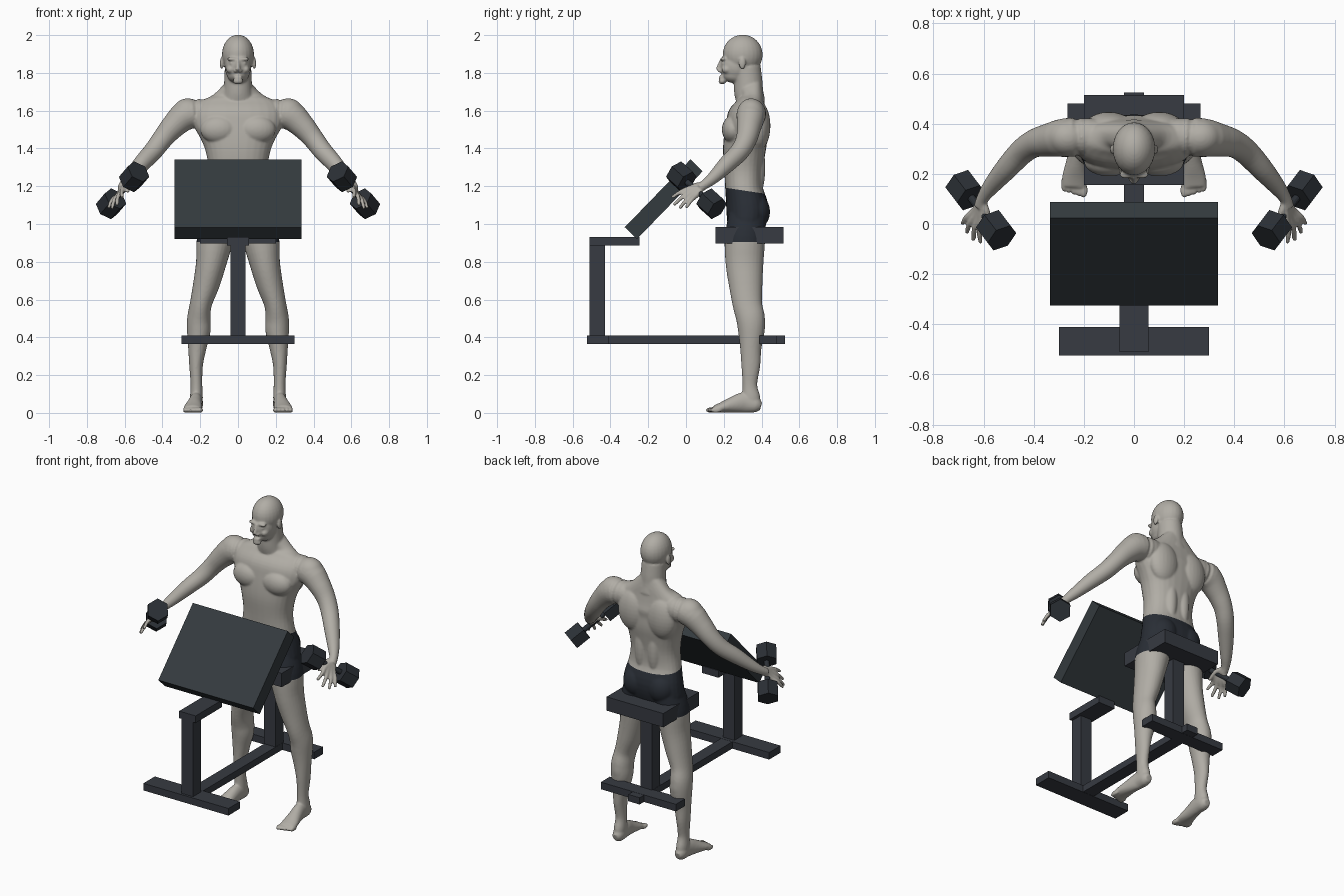
import bpy, bmesh
from math import pi, cos, sin, copysign
from mathutils import Vector, Matrix

cube = bpy.data.objects.get("Cube")
if cube:
    bpy.data.objects.remove(cube)


def material(name, rgb):
    m = bpy.data.materials.new(name)
    m.use_nodes = True
    m.diffuse_color = (*rgb, 1)
    m.node_tree.nodes["Principled BSDF"].inputs["Base Color"].default_value = (*rgb, 1)
    return m


SKIN = material("stone_skin", (.44, .42, .38))
SHORTS = material("dark_shorts", (.022, .027, .036))
FRAME = material("slate_frame", (.038, .043, .054))
PAD = material("slate_pad", (.034, .043, .049))
IRON = material("dark_iron", (.024, .029, .036))


def finish(name, bm, *mats):
    me = bpy.data.meshes.new(name)
    bm.to_mesh(me)
    bm.free()
    for m in mats:
        me.materials.append(m)
    ob = bpy.data.objects.new(name, me)
    bpy.context.collection.objects.link(ob)
    return ob


def box(name, x, y, z, mat, turn=Matrix()):
    """Box from a half width in x, and ranges in y and z."""
    size = Vector((2 * x, y[1] - y[0], z[1] - z[0]))
    mid = Vector((0, sum(y) / 2, sum(z) / 2))
    bm = bmesh.new()
    bmesh.ops.create_cube(bm, matrix=Matrix.Translation(mid) @ turn @ Matrix.Diagonal(size).to_4x4())
    return finish(name, bm, mat)


def ball(bm, centre, radii):
    m = Matrix.Translation(centre) @ Matrix.Diagonal(radii).to_4x4()
    bmesh.ops.create_uvsphere(bm, u_segments=24, v_segments=16, radius=1, matrix=m)


def loft(bm, stations, power=2, sides=28, steps=4):
    """Smooth closed tube through stations of (x, y, z, width radius, depth radius)."""
    s = [Vector(p) for p in stations]
    s = [2 * s[0] - s[1]] + s + [2 * s[-1] - s[-2]]
    path = []
    for a, b, c, d in zip(s, s[1:], s[2:], s[3:]):
        for k in range(steps):
            t = k / steps
            path.append(b + (c - a) * t / 2 + (2 * a - 5 * b + 4 * c - d) * t * t / 2
                        + (3 * b - a - 3 * c + d) * t ** 3 / 2)
    path.append(s[-2])
    rings = []
    for i, p in enumerate(path):
        tangent = (path[min(i + 1, len(path) - 1)] - path[max(i - 1, 0)]).to_3d().normalized()
        side = Vector((1, 0, 0))
        side = (side - tangent * side.dot(tangent)).normalized()
        depth = tangent.cross(side)
        ring = []
        for k in range(sides):
            c, q = cos(2 * pi * k / sides), sin(2 * pi * k / sides)
            u, v = (copysign(abs(w) ** (2 / power), w) for w in (c, q))
            ring.append(bm.verts.new(p.to_3d() + side * u * p[3] + depth * v * p[4]))
        rings.append(ring)
    for r, n in zip(rings, rings[1:]):
        for k in range(sides):
            j = (k + 1) % sides
            bm.faces.new((r[k], r[j], n[j], n[k]))
    bm.faces.new(rings[0][::-1])
    bm.faces.new(rings[-1])


# Bench frame, seat and sloping arm pad
box("front_foot", .30, (-.525, -.41), (.365, .41), FRAME)
box("front_post", .04, (-.51, -.43), (.41, .89), FRAME)
box("pad_bracket", .058, (-.51, -.245), (.885, .93), FRAME)
box("floor_beam", .04, (-.41, .525), (.366, .409), FRAME)
box("rear_foot", .265, (.39, .48), (.365, .41), FRAME)
box("seat_post", .04, (.32, .4), (.41, .9), FRAME)
box("seat", .2, (.155, .515), (.897, .985), FRAME)
box("arm_pad", .335, (-.368, .132), (1.086, 1.176), PAD, Matrix.Rotation(pi * .255, 4, 'X'))

# Dumbbells with six-sided heads
for label, s in (("left", 1), ("right", -1)):
    a, b = Vector((s * .55, -.025, 1.25)), Vector((s * .672, .135, 1.107))
    turn = Matrix.Translation((a + b) / 2) @ (b - a).to_track_quat('Z', 'Y').to_matrix().to_4x4()
    half = (b - a).length / 2
    bm = bmesh.new()
    for off, rad, length, n in ((-half, .066, .095, 6), (half, .066, .095, 6), (0, .016, 2 * half, 12)):
        bmesh.ops.create_cone(bm, cap_ends=True, segments=n, radius1=rad, radius2=rad, depth=length,
                              matrix=turn @ Matrix.Translation((0, 0, off)))
    finish(label + "_dumbbell", bm, IRON)

# Figure, left half: arm
bm = bmesh.new()
loft(bm, [(.15, .35, 1.585, .07, .075), (.265, .345, 1.58, .08, .078), (.34, .335, 1.52, .066, .066),
          (.40, .32, 1.45, .055, .056), (.45, .285, 1.385, .051, .051), (.51, .22, 1.32, .045, .046),
          (.57, .15, 1.25, .034, .034), (.602, .105, 1.213, .025, .026), (.615, .07, 1.19, .024, .024)])
ball(bm, (.265, .345, 1.585), (.085, .075, .08))

# Hand with spread fingers and thumb
wrist, across = Vector((.602, .105, 1.213)), Vector((.5, .66, -.56))
tips = [(.612, -.075, 1.14), (.64, -.065, 1.1), (.667, -.035, 1.082), (.685, 0, 1.085)]
for i, tip in enumerate(tips):
    knuckle = Vector((.62, .035, 1.17)) + across * (i - 1.5) * .02
    bend = (knuckle + Vector(tip)) / 2 + Vector((.008, 0, .006))
    loft(bm, [(*wrist, .014, .014), (*knuckle, .015, .015), (*bend, .0115, .0115), (*tip, .009, .009)], sides=12)
loft(bm, [(.602, .09, 1.21, .014, .014), (.585, .035, 1.2, .014, .014), (.583, -.02, 1.17, .009, .009)], sides=12)

# Leg, foot and toes
loft(bm, [(.1, .325, 1.04, .085, .1), (.122, .312, .92, .096, .107), (.143, .31, .79, .08, .1),
          (.168, .316, .68, .07, .089), (.197, .325, .575, .058, .078), (.207, .342, .5, .062, .076),
          (.208, .346, .43, .062, .07), (.216, .343, .34, .048, .056), (.222, .343, .25, .036, .05),
          (.22, .338, .15, .031, .039), (.22, .345, .08, .034, .048), (.22, .35, .03, .03, .042)])
loft(bm, [(.22, .397, .035, .02, .022), (.22, .37, .042, .034, .041), (.222, .31, .055, .035, .054),
          (.23, .25, .044, .04, .043), (.237, .19, .029, .049, .028), (.24, .15, .02, .05, .019)])
for i in range(5):
    ball(bm, (.2 + i * .02, .135 + .006 * i, .015), (.015 - i * .001, .032, .015))

# Muscles and face details that come in pairs
for centre, radii in [((.1, .25, 1.5), (.1, .06, .075)), ((.1, .385, 1.52), (.1, .062, .13)),
                      ((.045, .37, 1.3), (.045, .05, .17)), ((.085, .365, 1.065), (.086, .08, .095)),
                      ((.207, .37, .47), (.05, .05, .09)),
                      ((.03, .197, 1.873), (.03, .016, .01)), ((.031, .2, 1.85), (.014, .012, .01)),
                      ((.04, .218, 1.818), (.022, .03, .022)), ((.012, .18, 1.81), (.012, .012, .009)),
                      ((.087, .298, 1.85), (.009, .019, .032))]:
    ball(bm, centre, radii)

# Mirror to the right half
copy = bmesh.ops.duplicate(bm, geom=bm.verts[:] + bm.edges[:] + bm.faces[:])["geom"]
for e in copy:
    if isinstance(e, bmesh.types.BMVert):
        e.co.x *= -1
bmesh.ops.reverse_faces(bm, faces=[e for e in copy if isinstance(e, bmesh.types.BMFace)])

# Torso and neck
loft(bm, [(0, .32, .93, .12, .08), (0, .32, .99, .192, .1), (0, .325, 1.08, .19, .112),
          (0, .308, 1.18, .168, .1), (0, .305, 1.28, .155, .102), (0, .308, 1.38, .17, .112),
          (0, .315, 1.45, .197, .115), (0, .32, 1.52, .235, .11), (0, .33, 1.58, .24, .105),
          (0, .345, 1.64, .21, .075), (0, .35, 1.685, .13, .06), (0, .335, 1.74, .07, .065)], power=2.3)
loft(bm, [(0, .345, 1.64, .1, .075), (0, .332, 1.7, .078, .077), (0, .328, 1.76, .073, .076),
          (0, .32, 1.83, .07, .075)])

# Head
for centre, radii in [((0, .3, 1.897), (.085, .106, .105)), ((0, .268, 1.836), (.07, .088, .092)),
                      ((0, .262, 1.79), (.058, .072, .045)), ((0, .192, 1.756), (.028, .02, .017)),
                      ((0, .187, 1.78), (.025, .013, .006)), ((0, .187, 1.769), (.022, .013, .006))]:
    ball(bm, centre, radii)
loft(bm, [(0, .19, 1.872, .009, .01), (0, .178, 1.84, .01, .012), (0, .167, 1.815, .014, .012)], sides=12)

# Fuse the figure into one smooth skin
raw = finish("figure_source", bm, SKIN)
mod = raw.modifiers.new("fuse", 'REMESH')
mod.mode, mod.voxel_size = 'VOXEL', .006
soft = raw.modifiers.new("soften", 'SMOOTH')
soft.factor, soft.iterations = .5, 5
fused = bpy.data.meshes.new_from_object(raw.evaluated_get(bpy.context.evaluated_depsgraph_get()))
bpy.data.objects.remove(raw)
bm = bmesh.new()
bm.from_mesh(fused)
bpy.data.meshes.remove(fused)

# Cut the shorts at waist and hem, then colour them
waist, up = Vector((0, .32, 1.175)), Vector((0, .15, 1))
hem = Vector((0, 0, .905))
for point, normal in ((waist, up), (hem, Vector((0, 0, 1)))):
    bmesh.ops.bisect_plane(bm, geom=bm.verts[:] + bm.edges[:] + bm.faces[:], plane_co=point, plane_no=normal)
for f in bm.faces:
    c = f.calc_center_median()
    f.material_index = int(abs(c.x) < .3 and c.z > hem.z and (c - waist).dot(up) < 0)
    f.smooth = True
for v in bm.verts:
    v.co.z = max(v.co.z, 0)
finish("figure", bm, SKIN, SHORTS)
